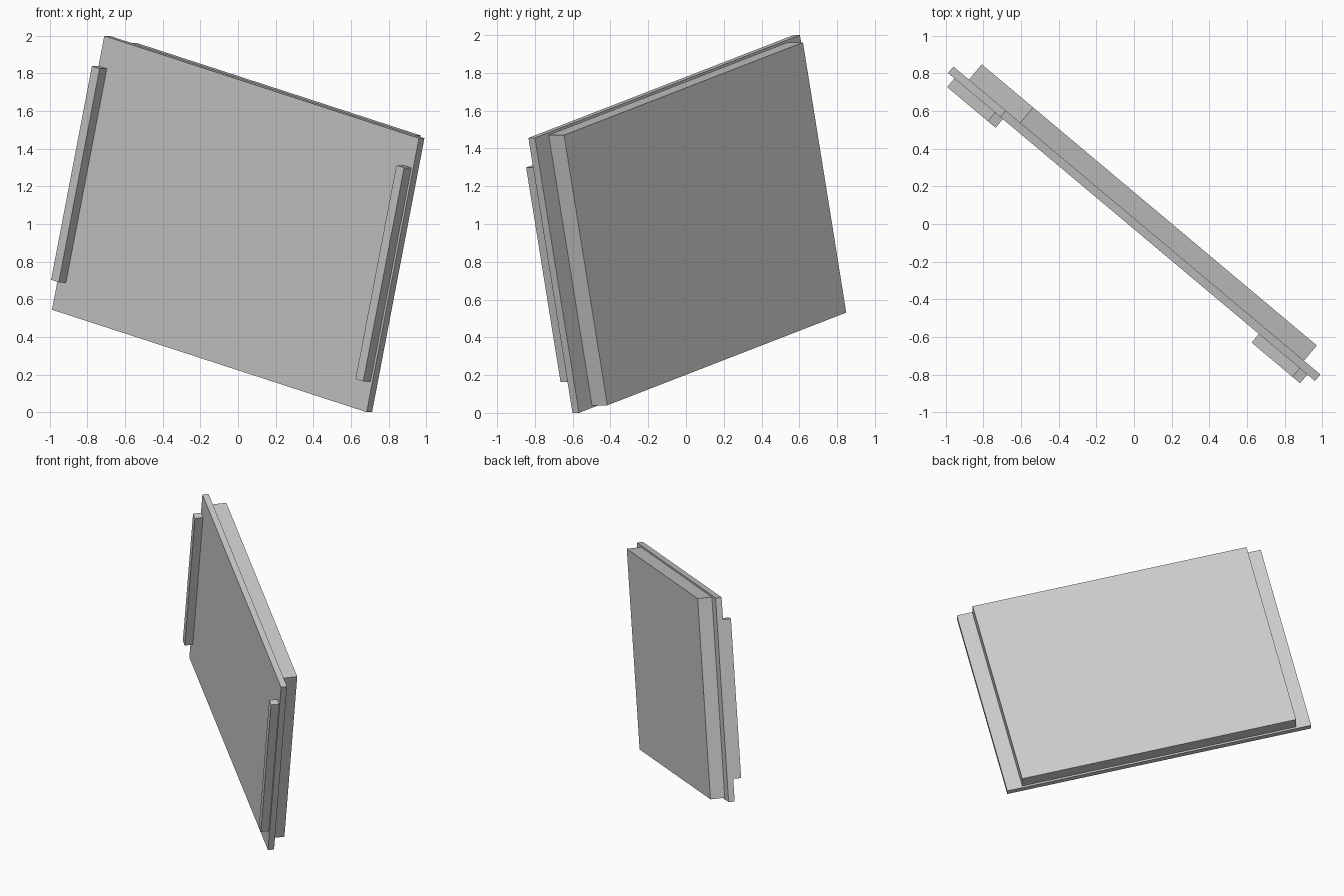
import bpy
import math
from mathutils import Matrix

cube = bpy.data.objects.get("Cube")
if cube:
    bpy.data.objects.remove(cube, do_unlink=True)

# One plain grey for the whole model
grey = bpy.data.materials.new("light_grey")
grey.use_nodes = True
colour = (0.6, 0.6, 0.6, 1)
grey.diffuse_color = colour
grey.node_tree.nodes["Principled BSDF"].inputs["Base Color"].default_value = colour

# Panel frame: turned about the vertical and rolled in its own plane
FRAME = (Matrix.Translation((0, 0, 1))
         @ Matrix.Rotation(math.radians(-40), 4, 'Z')
         @ Matrix.Rotation(math.radians(14), 4, 'Y'))


def box(name, width, height, front, back, x=0.0):
    """Box in the panel frame, reaching from depth front to depth back."""
    bpy.ops.mesh.primitive_cube_add(size=1)
    obj = bpy.context.object
    obj.name = name
    place = Matrix.Translation((x, (front + back) / 2, 0))
    obj.data.transform(place @ Matrix.Diagonal((width, back - front, height, 1)))
    obj.matrix_world = FRAME
    obj.data.materials.append(grey)
    return obj


# Front plate and the thicker body behind it
box("front_plate", 2.25, 1.5, -0.021, 0.024)
box("rear_body", 2.028, 1.474, 0.024, 0.13, x=-0.003)

# Upright strips along both side edges of the front
for name, x in (("right_strip", -1.093), ("left_strip", 1.084)):
    box(name, 0.055, 1.17, -0.081, -0.021, x)
